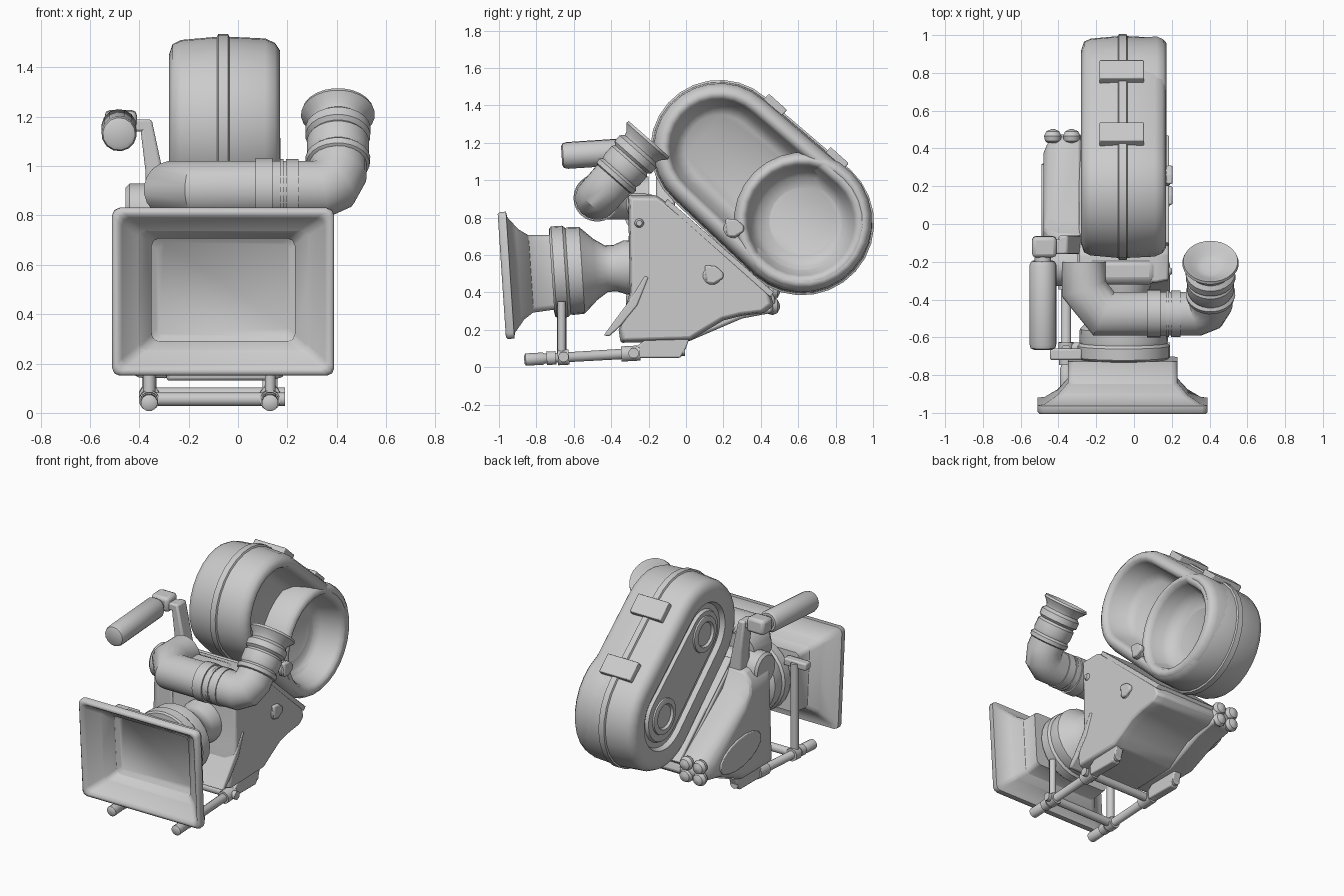
import bpy, bmesh, math
from mathutils import Vector, Matrix

if "Cube" in bpy.data.objects:
    bpy.data.objects.remove(bpy.data.objects["Cube"])

TILT = Matrix.Rotation(math.radians(3.8), 4, 'X')


def loft(name, rings, caps=(True, True), bevel=0.0, angle=35):
    """Skin a list of equal-length vertex loops, with optional end caps."""
    bm = bmesh.new()
    rows = [[bm.verts.new(p) for p in r] for r in rings]
    n = len(rows[0])
    for a, b in zip(rows, rows[1:]):
        for i in range(n):
            bm.faces.new((a[i], a[(i + 1) % n], b[(i + 1) % n], b[i]))
    if caps[0]:
        bm.faces.new(rows[0])
    if caps[1]:
        bm.faces.new(rows[-1])
    bmesh.ops.recalc_face_normals(bm, faces=bm.faces)
    me = bpy.data.meshes.new(name)
    bm.to_mesh(me)
    bm.free()
    me.shade_smooth()
    me.set_sharp_from_angle(angle=math.radians(angle))
    ob = bpy.data.objects.new(name, me)
    bpy.context.collection.objects.link(ob)
    if bevel:
        m = ob.modifiers.new("bevel", 'BEVEL')
        m.width, m.segments = bevel, 2
    return ob


def revolve(name, origin, axis, profile, n=24, angle=35):
    """Turn (distance, radius) pairs about an axis."""
    o, d = Vector(origin), Vector(axis).normalized()
    u = d.orthogonal().normalized()
    v = d.cross(u)
    return loft(name, [[o + d * t + (u * math.cos(2 * math.pi * i / n) + v * math.sin(2 * math.pi * i / n)) * r
                        for i in range(n)] for t, r in profile], angle=angle)


def pipe(name, pts, r, n=20):
    """Round tube with mitred corners."""
    pts = [Vector(p) for p in pts]
    d = (pts[1] - pts[0]).normalized()
    u = d.orthogonal().normalized()
    v = d.cross(u)
    ring = [pts[0] + (u * math.cos(2 * math.pi * i / n) + v * math.sin(2 * math.pi * i / n)) * r for i in range(n)]
    rings = [ring]
    for i in range(1, len(pts)):
        d = (pts[i] - pts[i - 1]).normalized()
        e = (pts[i + 1] - pts[i]).normalized() if i + 1 < len(pts) else d
        nrm = (d + e).normalized()
        ring = [p + d * ((pts[i] - p).dot(nrm) / d.dot(nrm)) for p in ring]
        rings.append(ring)
    return loft(name, rings)


def prism(name, outline, x0, x1, bevel=0.0):
    return loft(name, [[(x, y, z) for y, z in outline] for x in (x0, x1)], bevel=bevel)


def box(name, c, size, rx=0.0, bevel=0.01):
    a, b, h = (s / 2 for s in size)
    m = Matrix.Translation(c) @ Matrix.Rotation(math.radians(rx), 4, 'X')
    return loft(name, [[m @ Vector((x, y, z)) for x, y in ((-a, -b), (a, -b), (a, b), (-a, b))]
                       for z in (-h, h)], bevel=bevel)


# Matte box: hollow flared hood, built on the tilted lens axis
def rrect(y, w, h, c=0.03):
    m = Matrix.Translation((-0.06, -0.975, 0.49)) @ TILT
    pts = []
    for sx, sz in ((1, 1), (-1, 1), (-1, -1), (1, -1)):
        p = [(sx * w, sz * (h - c)), (sx * (w - c * .3), sz * (h - c * .3)), (sx * (w - c), sz * h)]
        pts += p if sx * sz > 0 else p[::-1]
    return [m @ Vector((x, y, z)) for x, z in pts]


loft("matte_box", [rrect(*p) for p in (
    (.26, .29, .20), (.12, .29, .21), (.04, .415, .31), (.035, .45, .34), (0, .45, .34), (-.01, .44, .33),
    (-.01, .425, .315), (.01, .41, .30), (.17, .27, .19))], angle=60)

# Lens barrel
lens_axis = TILT.to_3x3() @ Vector((0, 1, 0))
revolve("lens", (-.055, -.975, .49), lens_axis, [
    (.22, .2), (.255, .2), (.26, .235), (.27, .245), (.33, .245), (.345, .232), (.36, .235), (.42, .232), (.49, .165),
    (.55, .125), (.60, .125), (.65, .145), (.76, .14)], 24)

# Camera body
body = [(-.31, .92), (-.16, .92), (-.03, .83), (.45, .40), (.47, .33), (.42, .29), (.3, .275), (.2, .25),
        (.1, .19), (.02, .14), (-.35, .13), (-.36, .2), (-.3, .4)]
loft("body", [[(x, y * s + .02 * (1 - s), z * s + .5 * (1 - s)) for y, z in body]
              for x, s in ((-.29, 1), (.12, 1), (.185, .96))], bevel=.012)
prism("magazine_mount", [(-.1, .90), (-.115, .875), (.45, .375), (.47, .40)], -.28, .185, .004)
prism("front_flange", [(-.44, .17), (-.41, .165), (-.35, .22), (-.26, .33), (-.2, .48), (-.22, .49), (-.3, .36)],
      -.3, .19, .008)

# Left side housing, bulging outward, with a raised oval panel
side = [(-.3, .86), (-.06, .86), (.02, .74), (.45, .42), (.48, .36), (.46, .29), (.3, .26), (.02, .14), (-.33, .14)]
loft("side_housing", [[(x, y * s + .1 * (1 - s), z * s + .4 * (1 - s)) for y, z in side]
                      for x, s in ((-.28, 1), (-.40, .99), (-.455, .88), (-.48, .72))], bevel=.015)
oval = [(.1 + .22 * math.cos(a) + .03 * math.sin(a), .38 + .1 * math.sin(a) - .04 * math.cos(a))
        for a in [i * math.pi / 8 for i in range(16)]]
prism("oval_panel", oval, -.46, -.49, .006)
revolve("side_dial", (-.30, -.22, .82), (-1, 0, 0), [(0, .11), (.14, .11), (.155, .095)], 20)
for i in range(4):
    revolve("rear_knob", (-.43 + .1 * (i % 2), .43, .325 + .08 * (i // 2)), (0, 1, 0),
            [(0, .03), (.01, .042), (.035, .048), (.06, .036), (.072, .01)], 12)

# Teardrop locks on the right side
for y, z, r in ((.25, .74, .05), (.14, .49, .05), (-.25, .77, .025)):
    revolve("side_lock", (.15, y, z), (1, 0, 0), [(0, r), (.035, r), (.05, r * .6)], 12)
    if r > .04:
        prism("lock_lever", [(y - .04, z + .055), (y + .02, z + .05), (y + .06, z + .015),
                             (y + .06, z - .015), (y + .01, z - .045), (y - .03, z - .04)], .17, .205, .01)

# Film magazine: two-lobed shell, recessed both sides
C1, C2 = (.18, 1.165), (.62, .77)


def capsule(x, d):
    pts = []
    for (cy, cz), r, a0 in ((C1, .365, 48), (C2, .38, 228)):
        for i in range(15):
            a = math.radians(a0 + 180 * i / 14)
            pts.append((x, cy + (r - d) * math.cos(a), cz + (r - d) * math.sin(a)))
    return pts


loft("magazine", [capsule(*p) for p in (
    (-.265, .24), (-.265, .215), (-.245, .205), (-.245, .17), (-.275, .155), (-.28, .08), (-.265, .035), (-.23, .018),
    (-.085, .005), (-.08, -.006), (-.04, -.006), (-.035, .005), (.11, .012), (.15, .03), (.17, .06),
    (.165, .085), (.14, .1), (.02, .13), (-.02, .18))], angle=50)
revolve("magazine_lower_cup", (0, .625, .78), (1, 0, 0), [
    (-.04, .36), (.12, .37), (.155, .355), (.172, .335), (.165, .31), (.13, .295), (.05, .28), (0, .24), (-.02, .18),
    (-.025, .01)], 28, 60)
for cy, cz in (C1, C2):
    revolve("magazine_hub", (-.25, cy, cz), (-1, 0, 0),
            [(0, .125), (.025, .12), (.03, .105), (.03, .085), (.005, .07), (.005, .01)], 20)
for y, z in ((.475, 1.40), (.805, 1.115)):
    box("magazine_latch", (-.065, y, z), (.235, .13, .05), rx=-42, bevel=.006)

# Viewfinder: mitred tube, collars, eyepiece with flared cup
E, D = Vector((.405, -.475, .905)), Vector((0, .66, .75))
pipe("viewfinder_tube", [(-.265, -.2, .905), (-.265, -.345, .905), (-.16, -.475, .905), (.33, -.475, .905),
                         E + D * .03 + Vector((-.025, 0, 0)), E + D * .09, E + D * .2], .117)
for x0, x1, r in ((.07, .14, .127), (.17, .185, .123), (.195, .245, .123)):
    revolve("viewfinder_collar", (x0, -.475, .905), (1, 0, 0), [(0, .1), (0, r), (x1 - x0, r), (x1 - x0, .1)])
revolve("eyepiece", E, D, [
    (.13, .11), (.14, .128), (.165, .132), (.18, .118), (.2, .126), (.26, .126), (.275, .115), (.29, .132), (.33, .132),
    (.35, .112), (.37, .118), (.405, .15), (.42, .145), (.40, .11), (.38, .08), (.37, .05), (.37, .01)])
box("viewfinder_base", (-.07, -.25, .87), (.38, .14, .12), bevel=.04)

# Handle and its arm
revolve("handle", (-.482, -.665, 1.13), (0, .46, .03), [(0, .05), (.008, .066), (.03, .072), (.45, .072), (.47, .06)], 14)
box("handle_end_block", (-.475, -.12, 1.175), (.13, .11, .1), rx=3, bevel=.02)
revolve("handle_pin", (-.482, -.22, 1.16), (0, 1, 0), [(0, .045), (.08, .045)], 12)
loft("handle_arm", [[(x + a, y + b, z) for a, b in ((-w, -.05), (w, -.05), (w, .05), (-w, .05))]
                    for x, y, z, w in ((-.32, -.11, .78, .055), (-.34, -.11, .98, .035), (-.375, -.11, 1.19, .025))],
     bevel=.012)
box("handle_bridge", (-.405, -.12, 1.165), (.09, .08, .05))

# Support rods with clamps, cross bars and the matte box post
rod = Vector((0, .86, .05)).normalized()
for x in (-.36, .13):
    revolve("support_rod", (x, -.865, .04), rod, [(0, .022), (.008, .034), (.1, .034), (.11, .027), (.86, .03)], 12)
    for t, w, r in ((.12, .05, .037), (.18, .06, .042), (.52, .1, .042)):
        revolve("rod_clamp", Vector((x, -.865, .04)) + rod * t, rod, [(0, .02), (0, r), (w, r), (w, .02)], 12)
    prism("rod_bracket", [(-.28, .05), (-.03, .05), (.0, .1), (.02, .16), (-.2, .16), (-.28, .1)],
          x - .03, x + .03, .008)
for y, z in ((-.655, .055), (-.28, .075)):
    revolve("cross_bar", (-.38, y, z), (1, 0, 0), [(0, .028), (.57, .028)], 12)
revolve("matte_box_post", (-.36, -.665, .05), (0, 0, 1), [(0, .026), (.62, .026)], 12)
revolve("matte_box_post_short", (.13, -.665, .05), (0, 0, 1), [(0, .022), (.3, .022)], 12)
box("post_bracket", (-.36, -.69, .66), (.17, .06, .05))
